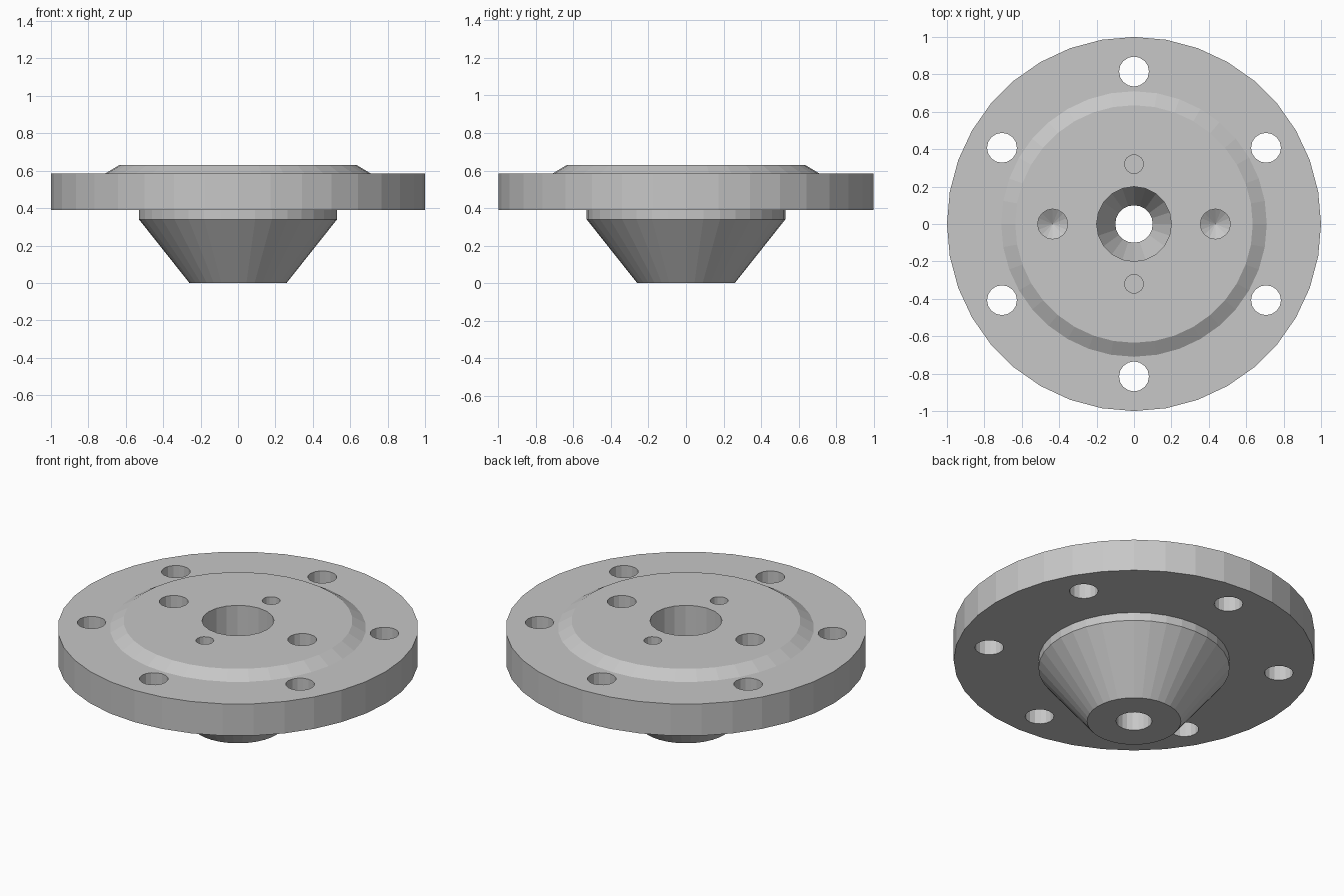
import bpy, bmesh, math
from mathutils import Matrix

cube = bpy.data.objects.get("Cube")
if cube:
    bpy.data.objects.remove(cube, do_unlink=True)

# Plain machined metal
metal = bpy.data.materials.new("grey metal")
metal.use_nodes = True
grey = (0.57, 0.57, 0.57, 1)
metal.diffuse_color = grey
metal.node_tree.nodes["Principled BSDF"].inputs["Base Color"].default_value = grey


def lathe(name, profile, sides, x=0, y=0):
    """Turn a (radius, height) profile, closed on the axis, into a solid."""
    bm = bmesh.new()
    verts = [bm.verts.new((r, 0, z)) for r, z in profile]
    edges = [bm.edges.new(pair) for pair in zip(verts, verts[1:])]
    bmesh.ops.spin(bm, geom=verts + edges, cent=(0, 0, 0), axis=(0, 0, 1),
                   angle=math.tau, steps=sides)
    bmesh.ops.remove_doubles(bm, verts=bm.verts, dist=1e-4)
    bmesh.ops.recalc_face_normals(bm, faces=bm.faces)
    bm.transform(Matrix.Translation((x, y, 0)))
    mesh = bpy.data.meshes.new(name)
    bm.to_mesh(mesh)
    bm.free()
    mesh.materials.append(metal)
    obj = bpy.data.objects.new(name, mesh)
    bpy.context.collection.objects.link(obj)
    return obj


TOP, OVER = 0.63, 0.8

# Disc with raised bevelled face above and tapered hub below
flange = lathe("flange_body", [
    (0, 0), (0.26, 0), (0.53, 0.34), (0.53, 0.39), (1, 0.39),
    (1, 0.585), (0.71, 0.585), (0.635, TOP), (0, TOP)], 36)

# Stepped centre bore with a conical seat
cutters = [lathe("centre_bore", [
    (0, -0.1), (0.1, -0.1), (0.1, 0.15), (0.2, 0.34), (0.2, OVER), (0, OVER)], 20)]

# Bolt holes through the rim
for i in range(6):
    a = math.radians(30 + 60 * i)
    cutters.append(lathe("bolt_hole", [(0, 0.3), (0.08, 0.3), (0.08, OVER), (0, OVER)],
                         16, 0.815 * math.cos(a), 0.815 * math.sin(a)))

# Drilled blind holes with pointed ends, and small flat pin holes
for side in (-1, 1):
    cutters.append(lathe("drilled_hole", [(0, 0.37), (0.08, 0.42), (0.08, OVER), (0, OVER)],
                         16, x=0.435 * side))
    cutters.append(lathe("pin_hole", [(0, 0.45), (0.05, 0.45), (0.05, OVER), (0, OVER)],
                         16, y=0.32 * side))

# Cut every hole, then discard the cutters
bpy.context.view_layer.objects.active = flange
for cutter in cutters:
    cutter.hide_render = True
    mod = flange.modifiers.new(cutter.name, "BOOLEAN")
    mod.operation = "DIFFERENCE"
    mod.solver = "EXACT"
    mod.object = cutter
    bpy.ops.object.modifier_apply(modifier=mod.name)
    bpy.data.objects.remove(cutter, do_unlink=True)
